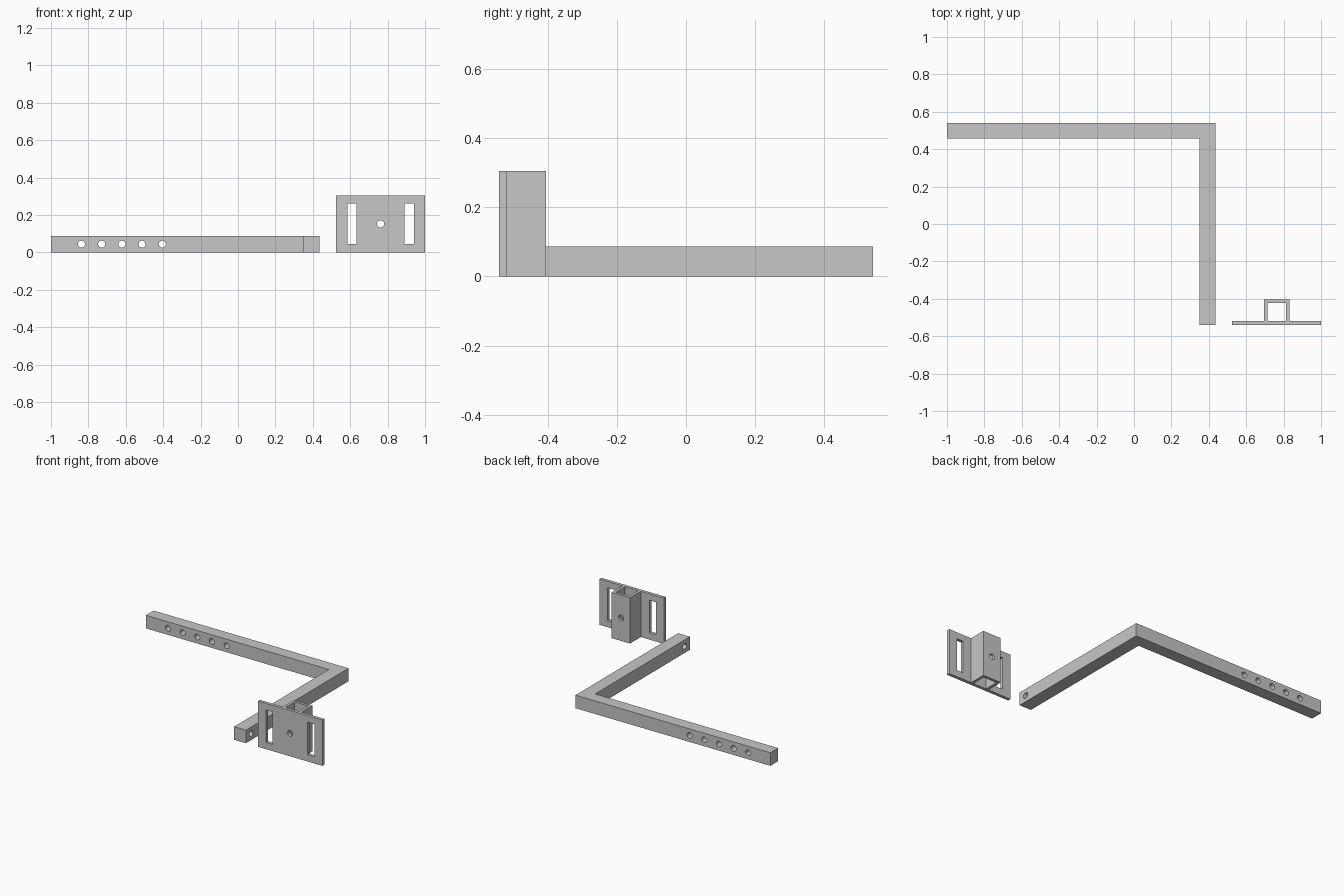
import bpy, bmesh, math
from mathutils import Vector

if "Cube" in bpy.data.objects:
    bpy.data.objects.remove(bpy.data.objects["Cube"])

steel = bpy.data.materials.new("light_grey_steel")
steel.diffuse_color = (0.57, 0.57, 0.57, 1)
steel.use_nodes = True
steel.node_tree.nodes["Principled BSDF"].inputs["Base Color"].default_value = steel.diffuse_color


def finish(bm, name):
    bmesh.ops.recalc_face_normals(bm, faces=bm.faces)
    mesh = bpy.data.meshes.new(name)
    bm.to_mesh(mesh)
    bm.free()
    obj = bpy.data.objects.new(name, mesh)
    bpy.context.collection.objects.link(obj)
    mesh.materials.append(steel)
    return obj


def prism(name, outline, height):
    """Extrude an xy outline upward from z = 0."""
    bm = bmesh.new()
    face = bm.faces.new([bm.verts.new((x, y, 0)) for x, y in outline])
    new = bmesh.ops.extrude_face_region(bm, geom=[face])["geom"]
    bmesh.ops.translate(bm, vec=(0, 0, height),
                        verts=[v for v in new if isinstance(v, bmesh.types.BMVert)])
    return finish(bm, name)


def cut(obj, cutter):
    cutter.hide_render = True
    cutter.hide_set(True)
    mod = obj.modifiers.new(cutter.name, 'BOOLEAN')
    mod.operation = 'DIFFERENCE'
    mod.solver = 'EXACT'
    mod.object = cutter


def drill(obj, centre, axis, radius=0.019, length=0.3):
    """Cut a round hole along the given axis."""
    bm = bmesh.new()
    bmesh.ops.create_cone(bm, cap_ends=True, segments=32, radius1=radius,
                          radius2=radius, depth=length)
    rot = Vector((0, 0, 1)).rotation_difference(Vector(axis)).to_matrix()
    bmesh.ops.rotate(bm, verts=bm.verts, matrix=rot)
    bmesh.ops.translate(bm, verts=bm.verts, vec=centre)
    cut(obj, finish(bm, "hole_cutter"))


def slot(obj, x0, x1, z0, z1):
    """Cut a rectangular slot through y."""
    bm = bmesh.new()
    bmesh.ops.create_cube(bm, size=1)
    bmesh.ops.scale(bm, verts=bm.verts, vec=(x1 - x0, 0.1, z1 - z0))
    bmesh.ops.translate(bm, verts=bm.verts, vec=((x0 + x1) / 2, -0.53, (z0 + z1) / 2))
    cut(obj, finish(bm, "slot_cutter"))


# L-shaped solid bar
BAR = 0.087
bar = prism("angled_bar", [(-1, 0.54), (-1, 0.458), (0.349, 0.458),
                           (0.349, -0.54), (0.436, -0.54), (0.436, 0.54)], BAR)
# Row of adjustment holes in the long arm
for i in range(5):
    drill(bar, (-0.837 + 0.108 * i, 0.5, BAR / 2), (0, 1, 0))
# Cross hole at the free end of the short arm
drill(bar, (0.39, -0.485, BAR / 2), (1, 0, 0))

# Mounting bracket: flat plate with a square open channel behind it
CX, W, T, BACK = 0.7635, 0.0675, 0.0185, -0.519
bracket = prism("mounting_bracket", [
    (0.525, -0.54), (1, -0.54), (1, BACK), (CX + W, BACK), (CX + W, -0.405),
    (CX - W, -0.405), (CX - W, BACK), (0.525, BACK)], 0.305)
channel = prism("channel_cutter", [
    (CX - W + T, BACK), (CX + W - T, BACK),
    (CX + W - T, -0.405 - T), (CX - W + T, -0.405 - T)], 0.5)
channel.location.z = -0.1
cut(bracket, channel)
for side in (-1, 1):
    a, b = sorted((0.7625 + side * 0.129, 0.7625 + side * 0.178))
    slot(bracket, a, b, 0.045, 0.262)
drill(bracket, (0.7625, -0.47, 0.1525), (0, 1, 0))

# Smooth the hole walls and keep the plate edges sharp
for obj in (bar, bracket):
    bpy.ops.object.select_all(action='DESELECT')
    obj.select_set(True)
    bpy.context.view_layer.objects.active = obj
    for mod in list(obj.modifiers):
        bpy.ops.object.modifier_apply(modifier=mod.name)
    bpy.ops.object.shade_smooth_by_angle(angle=math.radians(30))
for obj in list(bpy.data.objects):
    if obj.hide_render:
        bpy.data.objects.remove(obj)
